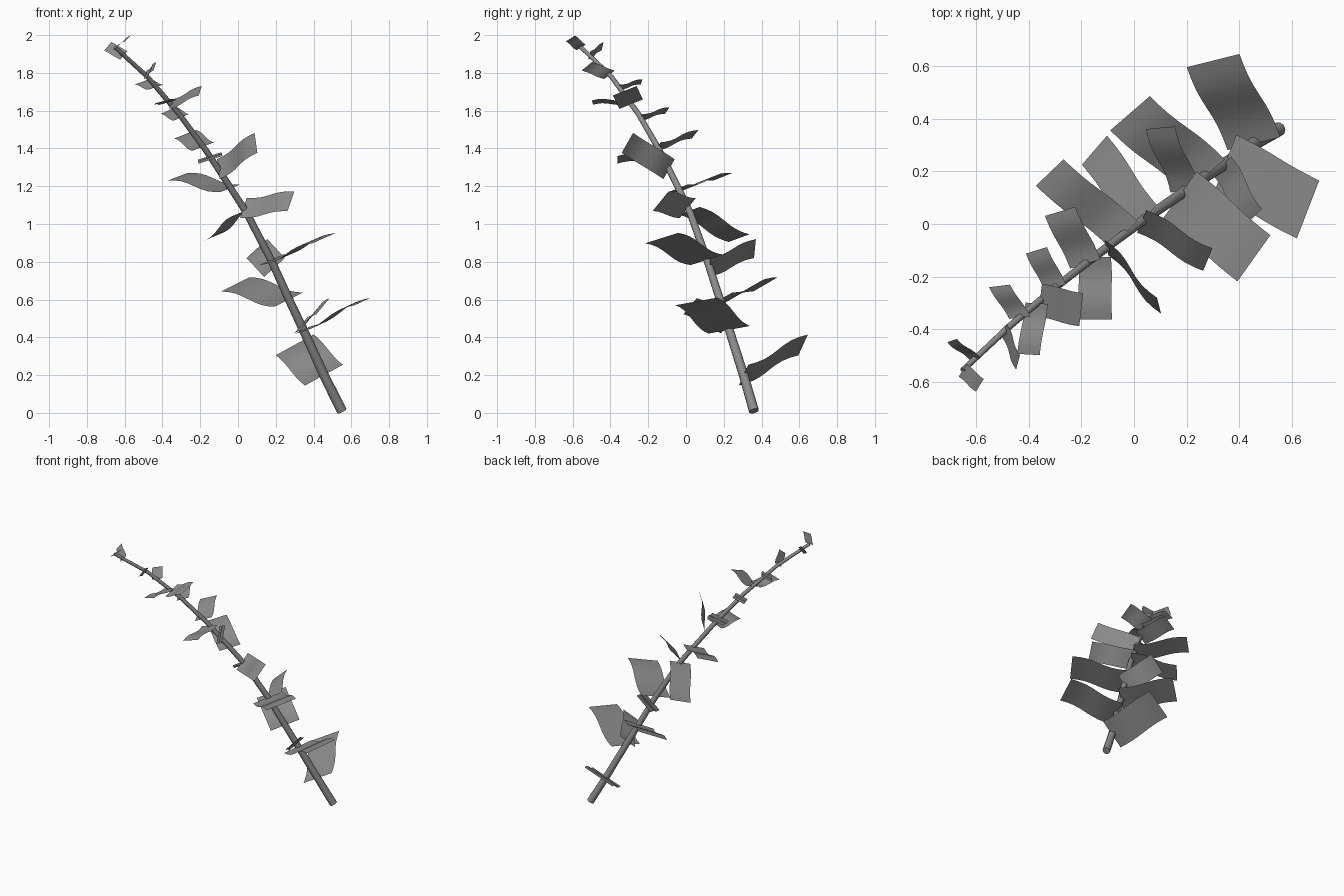
import bpy
import bmesh
import math
from mathutils import Vector

default_cube = bpy.data.objects.get("Cube")
if default_cube:
    bpy.data.objects.remove(default_cube, do_unlink=True)

# One plain colour for the whole plant
grey = bpy.data.materials.new("plain_grey")
grey.use_nodes = True
colour = (0.26, 0.26, 0.26, 1)
grey.diffuse_color = colour
grey.node_tree.nodes["Principled BSDF"].inputs["Base Color"].default_value = colour

# Centre line of the leaning stem
stem_path = [Vector(point) for point in (
    (.55, .36, .01), (.455, .305, .2), (.355, .235, .42), (.27, .18, .6),
    (.18, .115, .8), (.045, .022, 1.06), (-.045, -.045, 1.2), (-.17, -.14, 1.39),
    (-.31, -.25, 1.58), (-.48, -.395, 1.78), (-.65, -.555, 1.935))]

# Leaves from bottom to top: height on the stem, tip centre, width vector
leaf_specs = [
    (.2, (.3, .62, .36), (.2, .05, .11)),
    (.44, (.66, .055, .59), (.085, .22, .04)),
    (.465, (.45, .022, .565), (.07, .07, .085)),
    (.6, (-.015, .42, .68), (.15, .13, .075)),
    (.77, (.1, .365, .87), (.11, .01, .1)),
    (.81, (.455, -.13, .925), (.125, .175, .055)),
    (1.07, (-.15, .28, .925), (.095, .11, .04)),
    (1.085, (.28, -.135, 1.12), (.035, .085, .105)),
    (1.19, (-.32, .195, 1.25), (.105, .1, .04)),
    (1.29, (.095, -.31, 1.43), (-.015, .06, .105)),
    (1.36, (-.145, -.362, 1.34), (.125, 0, .04)),
    (1.41, (-.28, .048, 1.475), (.115, .035, .045)),
    (1.565, (-.37, -.1, 1.6), (.08, .025, .035)),
    (1.635, (-.2, -.325, 1.705), (.015, .125, .05)),
    (1.65, (-.4, -.495, 1.643), (.085, -.005, .023)),
    (1.725, (-.51, -.235, 1.752), (.08, .01, .027)),
    (1.79, (-.44, -.525, 1.835), (.015, .055, .045)),
    (1.893, (-.69, -.442, 1.94), (.037, .012, .045)),
    (1.935, (-.585, -.612, 1.982), (.03, .048, .03)),
]


def stem_at(height):
    """Point on the stem centre line at a given height."""
    for low, high in zip(stem_path, stem_path[1:]):
        if height <= high.z:
            return low.lerp(high, (height - low.z) / (high.z - low.z))
    return stem_path[-1].copy()


def add_mesh_object(name, bm):
    """Turn a bmesh into a smooth shaded object."""
    mesh = bpy.data.meshes.new(name)
    for face in bm.faces:
        face.smooth = True
    bm.to_mesh(mesh)
    bm.free()
    mesh.materials.append(grey)
    obj = bpy.data.objects.new(name, mesh)
    bpy.context.collection.objects.link(obj)
    return obj


def add_stem(sides=10, base_radius=.027, tip_radius=.011):
    """Tapered tube that follows the stem path, with flat ends."""
    bm = bmesh.new()
    rings = []
    last = len(stem_path) - 1
    for i, centre in enumerate(stem_path):
        along = (stem_path[min(i + 1, last)] - stem_path[max(i - 1, 0)]).normalized()
        across = along.cross(Vector((0, 1, 0))).normalized()
        other = along.cross(across)
        radius = base_radius + (tip_radius - base_radius) * i / last
        ring = []
        for k in range(sides):
            angle = math.tau * k / sides
            offset = across * math.cos(angle) + other * math.sin(angle)
            ring.append(bm.verts.new(centre + offset * radius))
        rings.append(ring)
    for lower, upper in zip(rings, rings[1:]):
        for k in range(sides):
            n = (k + 1) % sides
            bm.faces.new((lower[k], lower[n], upper[n], upper[k]))
    bm.faces.new(rings[0])
    bm.faces.new(rings[-1])
    bmesh.ops.recalc_face_normals(bm, faces=bm.faces)
    stem = add_mesh_object("stem", bm)
    stem.select_set(True)
    bpy.context.view_layer.objects.active = stem
    bpy.ops.object.shade_smooth_by_angle(angle=math.radians(40))


def add_leaf(name, height, tip, width, steps=8):
    """Rectangular card with a gentle S-bend along its length."""
    base, tip, width = stem_at(height), Vector(tip), Vector(width)
    length = tip - base
    normal = width.cross(length).normalized()
    if normal.z < 0:
        normal.negate()
    # Drooping leaves bend the other way
    bend = length.length * (.033 if length.z > -.1 else -.033)
    bm = bmesh.new()
    rows = []
    for i in range(steps + 1):
        t = i / steps
        centre = base + length * t - normal * bend * math.sin(math.tau * t)
        rows.append([bm.verts.new(centre + width * side) for side in (-.5, .5)])
    for near, far in zip(rows, rows[1:]):
        face = bm.faces.new((near[0], near[1], far[1], far[0]))
        face.normal_update()
        if face.normal.dot(normal) < 0:
            face.normal_flip()
    add_mesh_object(name, bm)


add_stem()
for number, (height, tip, width) in enumerate(leaf_specs, start=1):
    add_leaf(f"leaf_{number}", height, tip, width)
